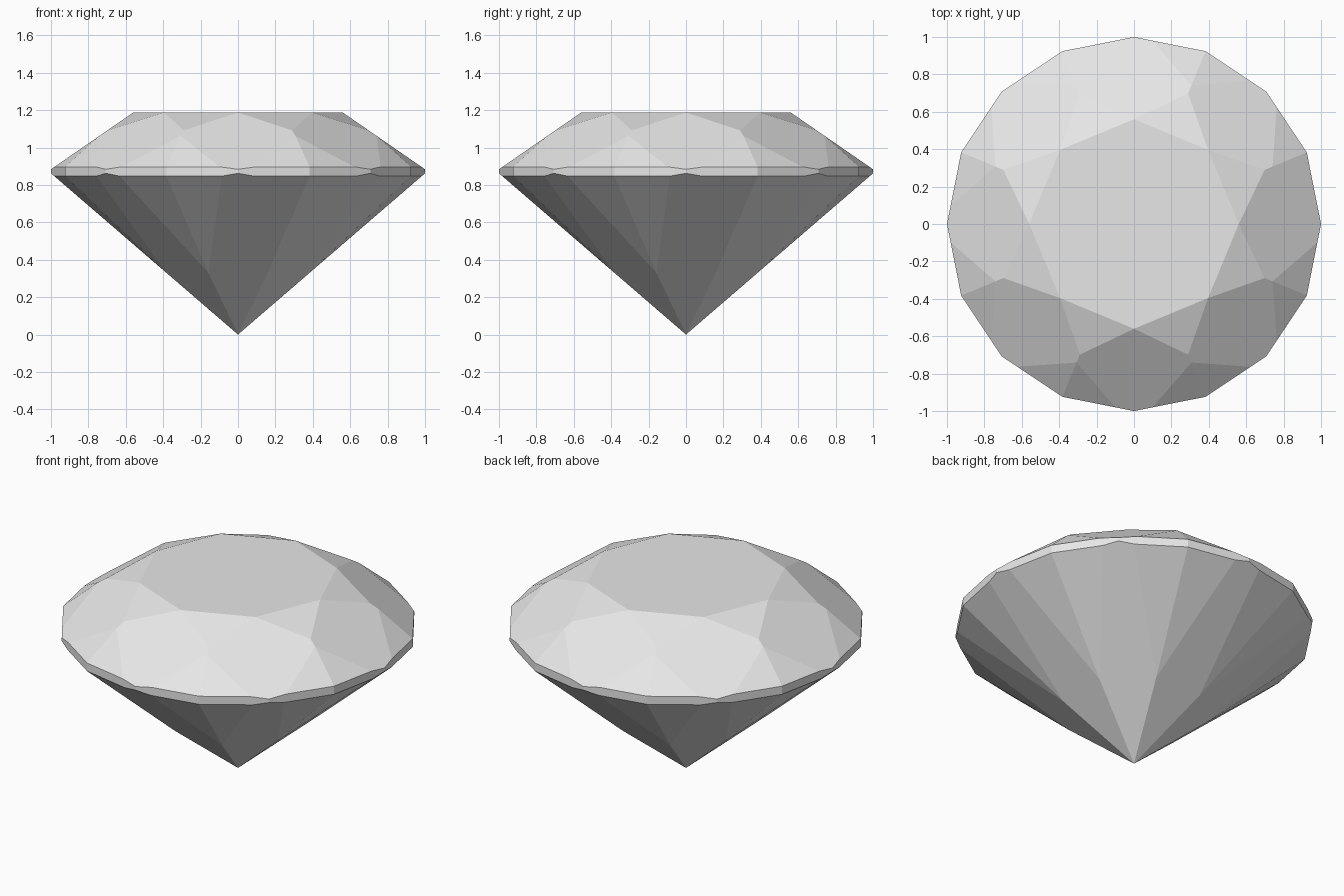
import bpy, bmesh
from math import radians, sin, cos
from mathutils import Vector

cube = bpy.data.objects.get("Cube")
if cube:
    bpy.data.objects.remove(cube, do_unlink=True)

TABLE_Z = 1.187

mat = bpy.data.materials.new("stone grey")
mat.use_nodes = True
colour = (0.8, 0.8, 0.8, 1)
mat.diffuse_color = colour
mat.node_tree.nodes["Principled BSDF"].inputs["Base Color"].default_value = colour

# Rough stone: a 16-sided prism whose walls become the girdle
bm = bmesh.new()
base = [bm.verts.new((cos(radians(22.5 * i)), sin(radians(22.5 * i)), -0.3)) for i in range(16)]
bottom = bm.faces.new(base)
walls = bmesh.ops.extrude_face_region(bm, geom=[bottom])
bmesh.ops.translate(bm, vec=(0, 0, TABLE_Z + 0.3),
                    verts=[v for v in walls["geom"] if isinstance(v, bmesh.types.BMVert)])
if not bottom.is_valid or len(bm.faces) < 18:
    bm.faces.new(base)
bmesh.ops.recalc_face_normals(bm, faces=bm.faces)


def cut(point, normal):
    """Grind one flat facet and close the stone again."""
    result = bmesh.ops.bisect_plane(bm, geom=bm.verts[:] + bm.edges[:] + bm.faces[:], dist=1e-5,
                                    plane_co=point, plane_no=normal, clear_outer=True)
    rim = [e for e in result["geom_cut"] if isinstance(e, bmesh.types.BMEdge) and e.is_boundary]
    if rim:
        bmesh.ops.edgeloop_fill(bm, edges=rim)


def ring(count, start, radius, z, slope, side):
    """Grind a ring of facets; side is 1 for the crown, -1 for the pavilion."""
    for i in range(count):
        a = radians(start + 360 / count * i)
        out = Vector((cos(a), sin(a), 0))
        cut(out * radius + Vector((0, 0, z)), (out * slope + Vector((0, 0, side))).normalized())


GIRDLE = cos(radians(11.25))

# Crown: kites, upper girdle facets, stars around the table
ring(8, 0, 0.56, TABLE_Z, 0.69, 1)
ring(16, 11.25, GIRDLE, 0.897, 0.85, 1)
ring(8, 22.5, 0.56 * cos(radians(22.5)), TABLE_Z, 0.40, 1)

# Pavilion: main facets meeting at the point, then lower girdle facets
ring(8, 0, 0, 0, 0.862, -1)
ring(16, 11.25, GIRDLE, 0.847, 0.90, -1)

bmesh.ops.remove_doubles(bm, verts=bm.verts, dist=1e-4)
bmesh.ops.recalc_face_normals(bm, faces=bm.faces)

mesh = bpy.data.meshes.new("cut_gemstone")
bm.to_mesh(mesh)
bm.free()
mesh.materials.append(mat)
gem = bpy.data.objects.new("cut_gemstone", mesh)
bpy.context.collection.objects.link(gem)
